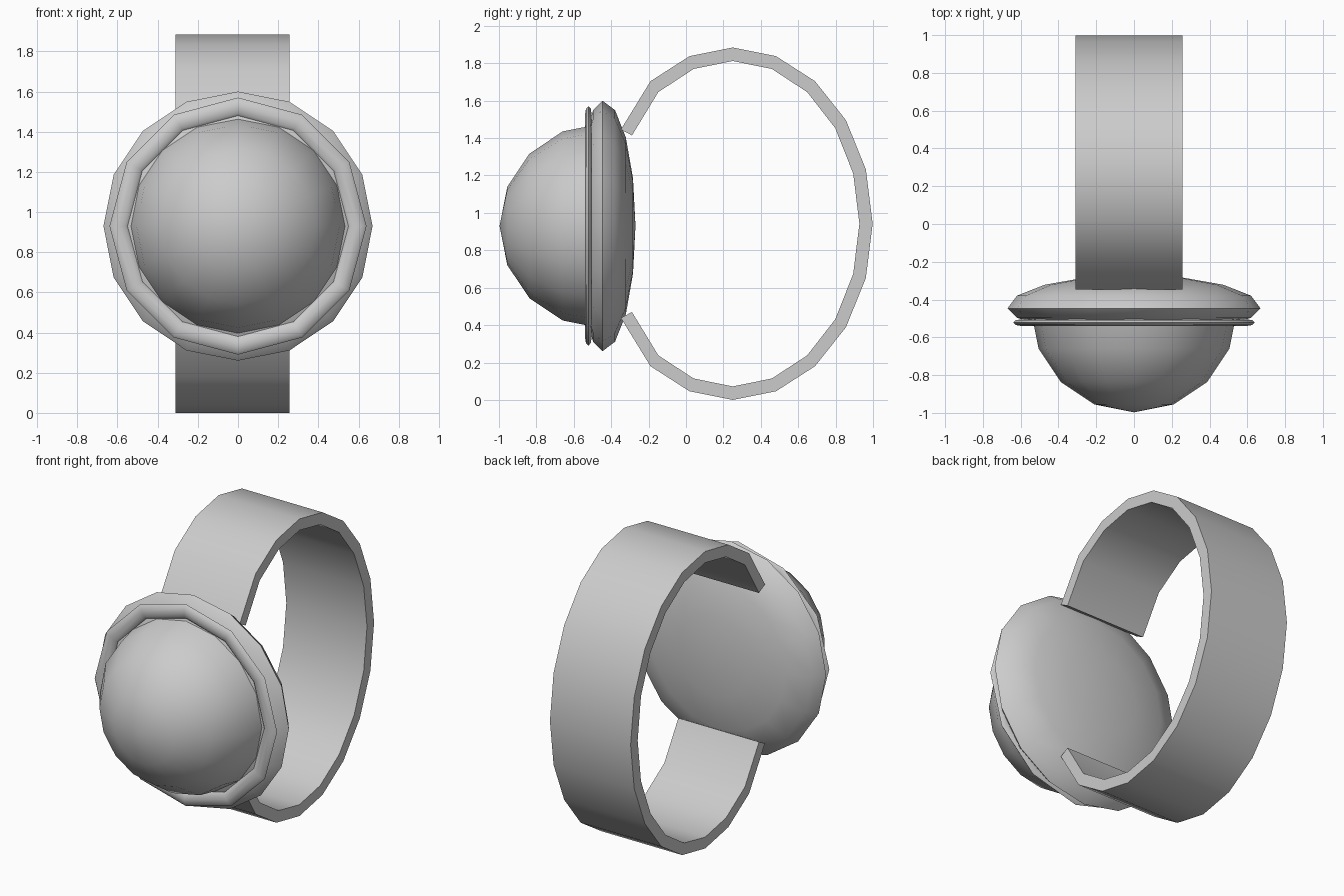
import bpy, bmesh
from math import sin, cos, pi, radians

if "Cube" in bpy.data.objects:
    bpy.data.objects.remove(bpy.data.objects["Cube"])

CZ = 0.93  # height of the setting's axis


def finish(name, bm, angle):
    bmesh.ops.remove_doubles(bm, verts=bm.verts, dist=1e-5)
    bmesh.ops.recalc_face_normals(bm, faces=bm.faces)
    me = bpy.data.meshes.new(name)
    bm.to_mesh(me)
    bm.free()
    ob = bpy.data.objects.new(name, me)
    bpy.context.collection.objects.link(ob)
    bpy.ops.object.select_all(action='DESELECT')
    ob.select_set(True)
    bpy.context.view_layer.objects.active = ob
    bpy.ops.object.shade_smooth_by_angle(angle=radians(angle))
    return ob


def lathe(name, profile, sides, closed=False, angle=60):
    """Spin (radius, y) points about the front-to-back axis."""
    bm = bmesh.new()
    rings = []
    for r, y in profile:
        if r < 1e-6:
            rings.append([bm.verts.new((0, y, CZ))] * sides)
        else:
            rings.append([bm.verts.new((r * sin(2 * pi * i / sides), y,
                                        CZ + r * cos(2 * pi * i / sides)))
                          for i in range(sides)])
    pairs = list(zip(rings, rings[1:]))
    if closed:
        pairs.append((rings[-1], rings[0]))
    for a, b in pairs:
        for i in range(sides):
            j = (i + 1) % sides
            bm.faces.new(dict.fromkeys((a[i], a[j], b[j], b[i])))
    return finish(name, bm, angle)


steps = [k * pi / 8 for k in range(9)]

# Domed stone: front half of a sphere, closed behind
dome = [(0.547 * sin(t), -0.45 - 0.547 * cos(t)) for t in steps[:5]]
lathe("dome_stone", [(0, dome[0][1])] + dome[1:] + [(0, -0.45)], 16)

# Flattened round base behind the stone
base = [(0.67 * sin(t), -0.447 - (0.13 if cos(t) > 0 else 0.177) * cos(t))
        for t in steps]
base[0], base[-1] = (0, base[0][1]), (0, base[-1][1])
lathe("setting_base", base, 16)

# Thin flattened rim around the stone
rim = [(0.595 + 0.045 * cos(k * pi / 4), -0.522 + 0.018 * sin(k * pi / 4))
       for k in range(8)]
lathe("stone_rim", rim, 12, closed=True)

# Finger band: open 20-sided elliptical hoop with square ends
bm = bmesh.new()


def arc(ry, rz, end_y, end_z):
    mid = [(0.25 + ry * sin(radians(a)), 0.942 + rz * cos(radians(a)))
           for a in range(-36, 217, 18)]
    return [(end_y, 0.942 + end_z)] + mid + [(end_y, 0.942 - end_z)]


outer = arc(0.748, 0.942, -0.348, 0.504)
inner = arc(0.677, 0.87, -0.289, 0.472)
rows = []
for (oy, oz), (iy, iz) in zip(outer, inner):
    rows.append([bm.verts.new(p) for p in ((-0.31, oy, oz), (0.256, oy, oz),
                                           (0.256, iy, iz), (-0.31, iy, iz))])
for a, b in zip(rows, rows[1:]):
    for i in range(4):
        j = (i + 1) % 4
        bm.faces.new((a[i], a[j], b[j], b[i]))
bm.faces.new(rows[0])
bm.faces.new(rows[-1])
finish("finger_band", bm, 30)
